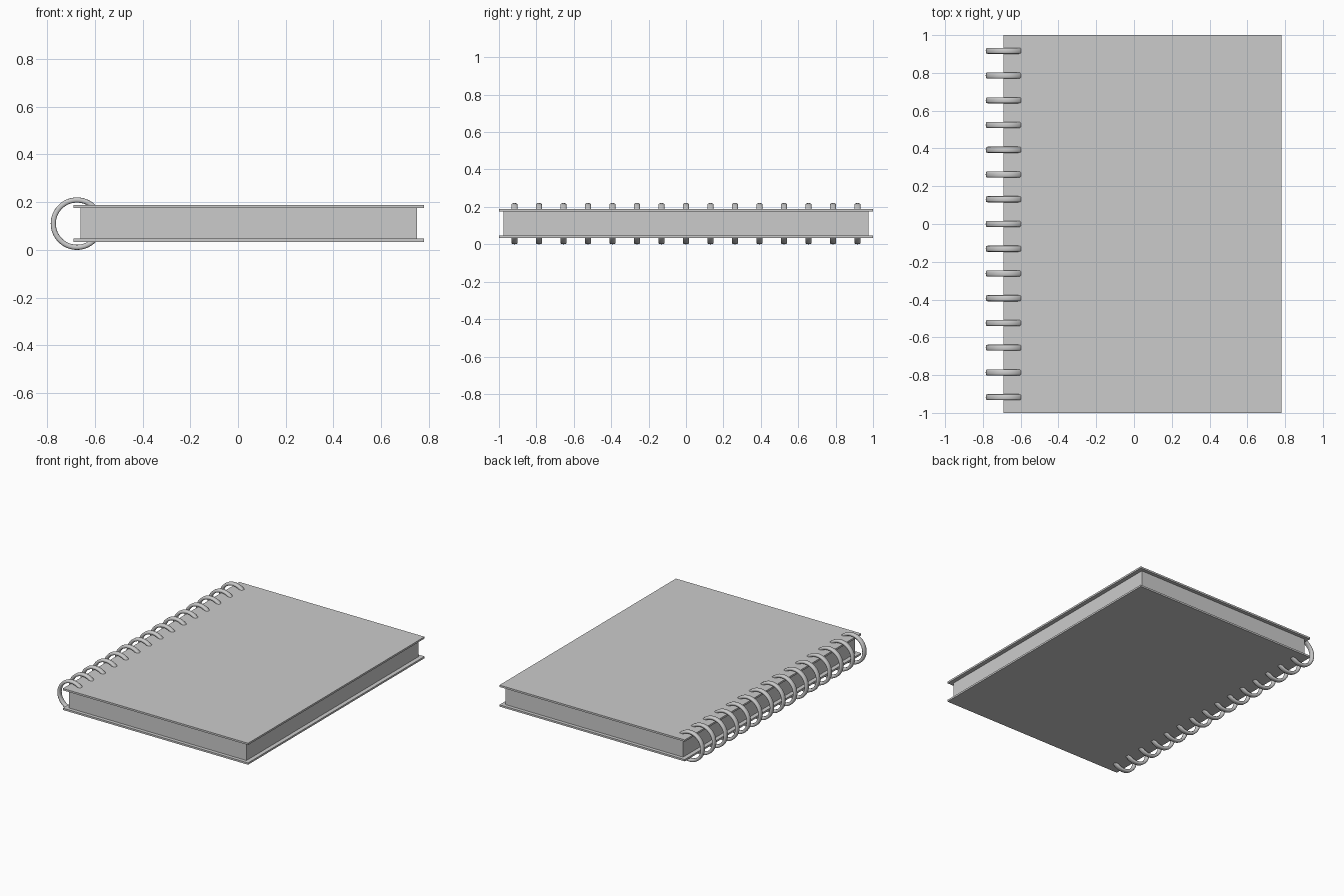
import bpy, bmesh
from math import pi, cos, sin
from mathutils import Vector

if "Cube" in bpy.data.objects:
    bpy.data.objects.remove(bpy.data.objects["Cube"])

MID_Z = 0.11


def box(name, x0, x1, half_y, z0, z1):
    bpy.ops.mesh.primitive_cube_add(size=1, location=((x0 + x1) / 2, 0, (z0 + z1) / 2))
    ob = bpy.context.object
    ob.name = name
    ob.scale = (x1 - x0, 2 * half_y, z1 - z0)
    bpy.ops.object.transform_apply(location=False, rotation=False, scale=True)
    return ob


# Covers and page block
box("bottom_cover", -0.69, 0.78, 1.0, 0.034, 0.047)
box("top_cover", -0.69, 0.78, 1.0, 0.175, 0.188)
box("page_block", -0.66, 0.75, 0.975, 0.047, 0.175)


def soft(v):
    return (1 if v >= 0 else -1) * abs(v) ** 0.65


# Binding ring: flattened, rounded section swept round the y axis
R, HALF_T, HALF_W, SIDES, STEPS = 0.0992, 0.0108, 0.016, 16, 64
bm = bmesh.new()
loops = []
for i in range(STEPS):
    a = 2 * pi * i / STEPS
    loop = []
    for j in range(SIDES):
        t = 2 * pi * j / SIDES
        r = R + HALF_T * soft(cos(t))
        loop.append(bm.verts.new(Vector((r * cos(a), HALF_W * soft(sin(t)), r * sin(a)))))
    loops.append(loop)
for i in range(STEPS):
    p, q = loops[i], loops[(i + 1) % STEPS]
    for j in range(SIDES):
        k = (j + 1) % SIDES
        bm.faces.new((p[j], p[k], q[k], q[j])).smooth = True
bmesh.ops.recalc_face_normals(bm, faces=bm.faces)
ring_mesh = bpy.data.meshes.new("binding_ring")
bm.to_mesh(ring_mesh)
bm.free()

# Row of rings along the spine
for n in range(15):
    ring = bpy.data.objects.new(f"binding_ring_{n + 1}", ring_mesh)
    ring.location = (-0.675, (n - 7) * 0.131, MID_Z)
    bpy.context.collection.objects.link(ring)
